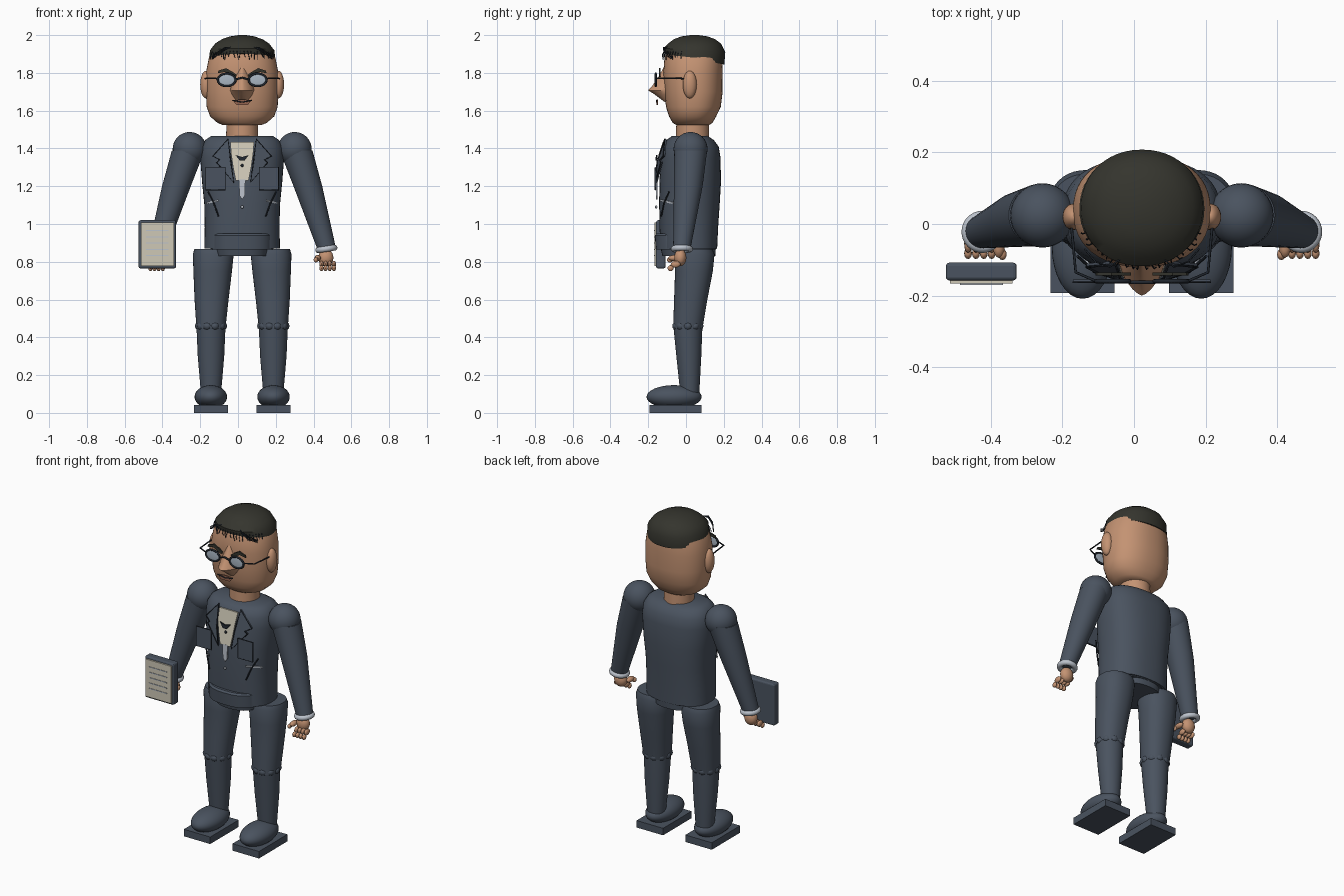
import bpy, bmesh, math, random
from mathutils import Vector

random.seed(4)
cube = bpy.data.objects.get("Cube")
if cube:
    bpy.data.objects.remove(cube, do_unlink=True)
C = 0.022  # body centre line


def mat(name, *rgb):
    m = bpy.data.materials.new(name)
    m.use_nodes = True
    m.diffuse_color = (*rgb, 1)
    m.node_tree.nodes["Principled BSDF"].inputs["Base Color"].default_value = (*rgb, 1)
    return m


SUIT = mat("slate suit", .068, .086, .115)
DARK = mat("dark trim", .015, .02, .028)
SKIN = mat("skin", .55, .29, .17)
HAIR = mat("black hair", .035, .035, .027)
SHIRT = mat("cream", .62, .58, .47)
CUFF = mat("pale grey", .5, .54, .6)
LENS = mat("lens glass", .4, .47, .55)
LIP = mat("lips", .3, .13, .08)


def make(name, bm, m, smooth=True):
    bmesh.ops.recalc_face_normals(bm, faces=bm.faces)
    me = bpy.data.meshes.new(name)
    bm.to_mesh(me)
    bm.free()
    ob = bpy.data.objects.new(name, me)
    bpy.context.collection.objects.link(ob)
    me.materials.append(m)
    if smooth:
        bpy.ops.object.select_all(action='DESELECT')
        ob.select_set(True)
        bpy.context.view_layer.objects.active = ob
        bpy.ops.object.shade_smooth_by_angle(angle=math.radians(40))
    return ob


def loft(name, m, rings, power=2.0, n=40):
    """Skin of superellipse rings: z, centre x, centre y, radius x, radius y, optional tilt."""
    bm = bmesh.new()
    loops = []
    for z, cx, cy, rx, ry, *tilt in rings:
        loop = []
        for i in range(n):
            a = math.tau * i / n
            c, s = math.cos(a), math.sin(a)
            x = rx * math.copysign(abs(c) ** (2 / power), c)
            y = ry * math.copysign(abs(s) ** (2 / power), s)
            loop.append(bm.verts.new((cx + x, cy + y, z + (tilt[0] * y if tilt else 0))))
        loops.append(loop)
    for a, b in zip(loops, loops[1:]):
        for i in range(n):
            j = (i + 1) % n
            bm.faces.new((a[i], a[j], b[j], b[i]))
    bm.faces.new(loops[0])
    bm.faces.new(loops[-1])
    return make(name, bm, m)


def ball(name, m, loc, r, seg=24):
    bm = bmesh.new()
    bmesh.ops.create_uvsphere(bm, u_segments=seg, v_segments=seg // 2, radius=1)
    for v in bm.verts:
        v.co = Vector(loc) + Vector([a * b for a, b in zip(v.co, r)])
    return make(name, bm, m)


def box(name, m, lo, hi):
    bm = bmesh.new()
    bmesh.ops.create_cube(bm, size=1)
    lo, hi = Vector(lo), Vector(hi)
    for v in bm.verts:
        v.co = (lo + hi) / 2 + Vector([a * b for a, b in zip(v.co, hi - lo)])
    return make(name, bm, m, False)


def tube(name, m, pts, r, closed=False):
    cu = bpy.data.curves.new(name, 'CURVE')
    cu.dimensions = '3D'
    cu.bevel_depth, cu.bevel_resolution = r, 2
    cu.use_fill_caps = True
    sp = cu.splines.new('POLY')
    sp.points.add(len(pts) - 1)
    for p, q in zip(sp.points, pts):
        p.co = (*q, 1)
    sp.use_cyclic_u = closed
    cu.materials.append(m)
    ob = bpy.data.objects.new(name, cu)
    bpy.context.collection.objects.link(ob)
    return ob


# Torso, hips and neck
torso = loft("jacket", SUIT, [
    (.87, C, .015, .2, .15), (.98, C, .015, .198, .155), (1.1, C, .018, .2, .16),
    (1.22, C, .022, .212, .163), (1.35, C, .025, .222, .158), (1.41, C, .025, .215, .148),
    (1.445, C, .022, .195, .125), (1.465, C, .02, .165, .095)], 2.4, 48)
loft("belt_flap", SUIT, [(.865, C, 0, .167, .16), (.94, C, 0, .167, .165),
                         (.95, C, 0, .16, .155)], 2.6)
loft("hips", SUIT, [(.83, C, .015, .138, .14), (.9, C, .01, .145, .15)], 2.4)
loft("neck", SKIN, [(1.45, C, .035, .085, .088), (1.55, C, .035, .083, .086)])


def front_y(x, z):
    hit, loc, *_ = torso.ray_cast((x, -1, z), (0, 1, 0))
    return loc.y if hit else -.1


def patch(name, m, outline, lift=.01, thick=.008, s=1, y=None):
    """Thin plate lying over the jacket front, from an outline of side offset and height."""
    bm = bmesh.new()
    back = [(C + s * u, (front_y(C + s * u, z) if y is None else y) - lift, z) for u, z in outline]
    face = bm.faces.new([bm.verts.new(p) for p in back])
    for v in bmesh.ops.extrude_face_region(bm, geom=[face])["geom"]:
        if isinstance(v, bmesh.types.BMVert):
            v.co.y -= thick
    return make(name, bm, m, False)


bpy.context.view_layer.update()
# Shirt, tie and buttons
half = [(.063, 1.435), (.058, 1.37), (.048, 1.3), (.034, 1.23)]
patch("shirt_front", SHIRT, half + [(-u, z) for u, z in reversed(half)])
patch("tie_tail", CUFF, [(-.017, 1.235), (.017, 1.235), (.014, 1.15), (0, 1.13), (-.014, 1.15)])
patch("tie_knot", DARK, [(-.035, 1.365), (0, 1.355), (.035, 1.365), (.012, 1.335), (-.012, 1.335)], .02)
for z in (1.31, 1.09):
    ball("button", DARK if z > 1.2 else CUFF, (C, front_y(C, z) - .016, z), (.008, .006, .008), 12)

# Lapels and pockets
for s in (-1, 1):
    lapel = [(.075, 1.45), (.155, 1.36), (.12, 1.34), (.135, 1.325), (.045, 1.22), (.06, 1.33)]
    patch("lapel", SUIT, lapel, .012, .008, s)
    tube("lapel_edge", DARK, [(C + s * u, front_y(C + s * u, z) - .022, z) for u, z in lapel],
         .0035, True)
    pocket = [(.09, 1.3), (.192, 1.3), (.192, 1.18), (.09, 1.18)]
    patch("chest_pocket", SUIT, pocket, 0, .009, s, -.155)
    tube("pocket_edge", DARK, [(C + s * u, -.163, z) for u, z in pocket], .0025, True)
    patch("pocket_square", CUFF, [(.125, 1.12), (.19, 1.105), (.19, 1.115), (.125, 1.13)], .014, .006, s)
    tube("side_pocket", DARK, [(C + s * u, front_y(C + s * u, z) - .015, z)
                               for u, z in ((.18, 1.17), (.15, 1.11), (.125, 1.04))], .004)

# Legs and shoes
for s in (-1, 1):
    X = lambda u: C + s * u
    loft("thigh", SUIT, [(.45, X(.165), .01, .077, .078), (.6, X(.162), .025, .09, .088),
                         (.75, X(.156), .042, .102, .1), (.84, X(.153), .045, .108, .106),
                         (.867, X(.153), .045, .1, .095)], 2.2)
    loft("shin", SUIT, [(.1, X(.165), .02, .053, .05), (.3, X(.165), .015, .07, .066),
                        (.46, X(.165), .01, .077, .077)])
    for i in range(10):
        a = math.tau * i / 10
        ball("knee_fold", SUIT, (X(.165) + .06 * math.cos(a), .01 + .06 * math.sin(a), .46),
             (.026, .026, .024), 12)
    ball("shoe", SUIT, (X(.166), -.063, .085), (.086, .146, .062), 32)
    box("sole", SUIT, (X(.166) - .09, -.193, 0), (X(.166) + .09, .083, .043))

# Arms and hands
for s in (-1, 1):
    X = lambda u: C + s * u
    ball("shoulder", SUIT, (X(.278), .024, 1.397), (.09, .09, .09), 32)
    loft("sleeve", SUIT, [(.87, X(.447), -.022, .05, .046), (1.2, X(.348), .012, .076, .076),
                          (1.39, X(.285), .025, .087, .087)])
    bpy.ops.mesh.primitive_torus_add(major_radius=.043, minor_radius=.016, location=(X(.446), -.022, .868),
                                     rotation=(0, -s * .15, 0), major_segments=32, minor_segments=10)
    cuff = bpy.context.object
    cuff.name = "cuff"
    cuff.data.materials.append(CUFF)
    bpy.ops.object.shade_smooth()
    ball("palm", SKIN, (X(.443), -.03, .822), (.04, .032, .045))
    for i in range(4):
        u = .42 + .022 * i
        ball("finger_base", SKIN, (X(u), -.055, .787), (.011, .026, .018), 12)
        ball("finger_tip", SKIN, (X(u), -.082, .766), (.011, .016, .016), 12)
    ball("thumb", SKIN, (X(.4), -.06, .82), (.017, .035, .016), 12)
    ball("thumb_tip", SKIN, (X(.39), -.085, .81), (.012, .016, .014), 12)

# Notebook
bx = -.427
cover = box("notebook_cover", SUIT, (bx - .099, -.158, .765), (bx + .099, -.108, 1.02))
bevel = cover.modifiers.new("rounded", 'BEVEL')
bevel.width, bevel.segments = .01, 3
box("notebook_page", SHIRT, (bx - .087, -.167, .778), (bx + .087, -.157, 1.007))
for i in range(5):
    z = .83 + .033 * i
    box("page_line", CUFF, (bx - .06, -.17, z), (bx + .06, -.166, z + .005))

# Head, nose and mouth
loft("head", SKIN, [(1.523, C, .035, .1, .085), (1.535, C, .035, .13, .105),
                    (1.57, C, .035, .17, .125), (1.62, C, .039, .188, .145),
                    (1.7, C, .04, .192, .154), (1.8, C, .037, .192, .157),
                    (1.88, C, .04, .176, .154), (1.93, C, .045, .15, .14)], 2.25, 48)
loft("nose", SKIN, [(1.645, C, -.1, .03, .012), (1.685, C, -.1, .055, .065),
                    (1.708, C, -.1, .065, .1), (1.73, C, -.1, .06, .08),
                    (1.78, C, -.1, .04, .045), (1.83, C, -.1, .02, .018)], 1.5, 24)
patch("mouth", LIP, [(-.05, 1.655), (0, 1.66), (.05, 1.655), (.03, 1.63), (-.03, 1.63)], 0, .008, 1, -.148)
tube("mouth_line", DARK, [(C + u, -.157, z) for u, z in ((-.052, 1.655), (0, 1.645), (.052, 1.655))], .003)

# Ears, glasses and brows
for s in (-1, 1):
    X = lambda u: C + s * u
    ball("ear", SKIN, (X(.192), .02, 1.738), (.03, .037, .073))
    ring = [(X(.082) + .047 * math.cos(math.tau * i / 32), -.16,
             1.763 + .033 * math.sin(math.tau * i / 32)) for i in range(32)]
    tube("glasses_rim", DARK, ring, .006, True)
    ball("glasses_lens", LENS, (X(.082), -.16, 1.763), (.046, .004, .032))
    tube("glasses_arm", DARK, [(X(.128), -.16, 1.77), (X(.185), -.135, 1.772), (X(.197), -.005, 1.77)], .004)
    patch("eyebrow", HAIR, [(.03, 1.79), (.05, 1.805), (.085, 1.825), (.125, 1.812), (.13, 1.798),
                            (.09, 1.805), (.06, 1.787), (.035, 1.778)], 0, .009, s, -.135)
tube("glasses_bridge", DARK, [(C + u, -.163, 1.765 + z) for u, z in ((-.036, 0), (0, .01), (.036, 0))], .005)

# Hair cap with loose strands
loft("hair", HAIR, [(1.873, C, .045, .176, .158, -.18), (1.92, C, .045, .17, .163, -.06),
                    (1.955, C, .045, .143, .14), (1.978, C, .045, .108, .11),
                    (1.993, C, .045, .065, .07), (2.0, C, .045, .02, .02)], 2.1, 48)
for i in range(22):
    a = math.radians(-155 + 130 * i / 21)
    c, d = math.cos(a), math.sin(a)
    lean = random.uniform(-.015, .015)
    tube("fringe_strand", DARK, [(C + .172 * c, .045 + .162 * d, 1.915),
                                 (C + .178 * c + lean / 2, .045 + .172 * d, 1.895),
                                 (C + .178 * c + lean, .045 + .168 * d, random.uniform(1.868, 1.885))], .002)
for s in (-1, 1):
    for k in range(3):
        tube("loose_lock", DARK, [(C + s * .05, -.09, 1.93 + .006 * k), (C + s * .09, -.12, 1.935 - .006 * k),
                                  (C + s * .13, -.105, 1.91 - .008 * k), (C + s * .16, -.07, 1.885 - .006 * k)], .0025)
